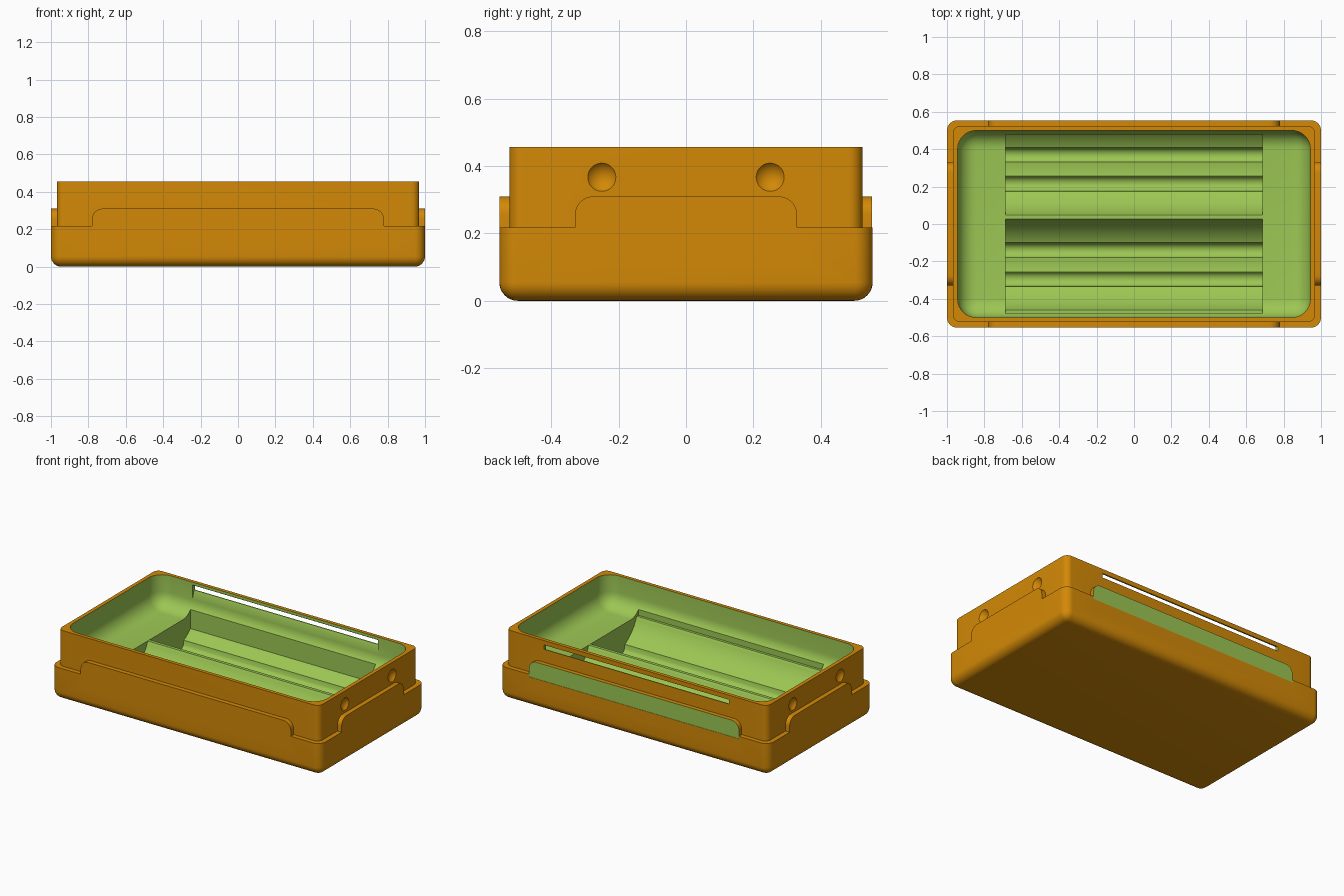
import bpy, bmesh, math

cube = bpy.data.objects.get("Cube")
if cube:
    bpy.data.objects.remove(cube, do_unlink=True)


def make_material(name, rgb):
    mat = bpy.data.materials.new(name)
    mat.use_nodes = True
    mat.diffuse_color = (*rgb, 1)
    mat.node_tree.nodes["Principled BSDF"].inputs["Base Color"].default_value = (*rgb, 1)
    return mat


ORANGE = make_material("orange", (0.65, 0.25, 0.002))
GREEN = make_material("green", (0.335, 0.57, 0.088))


def finish(name, bm, slot):
    """Turn a bmesh into an object whose faces all use one material slot."""
    bmesh.ops.recalc_face_normals(bm, faces=bm.faces)
    for f in bm.faces:
        f.material_index = slot
    mesh = bpy.data.meshes.new(name)
    bm.to_mesh(mesh)
    bm.free()
    mesh.materials.append(ORANGE)
    mesh.materials.append(GREEN)
    obj = bpy.data.objects.new(name, mesh)
    bpy.context.collection.objects.link(obj)
    return obj


def round_box(name, hx, hy, z0, z1, radius, slot=0):
    """Box with rounded upright and bottom edges."""
    bm = bmesh.new()
    bmesh.ops.create_cube(bm, size=2)
    for v in bm.verts:
        v.co = (v.co.x * hx, v.co.y * hy, z1 if v.co.z > 0 else z0)
    edges = [e for e in bm.edges if min(v.co.z for v in e.verts) < z1 - 0.001]
    bmesh.ops.bevel(bm, geom=edges, offset=radius, segments=8,
                    profile=0.5, affect='EDGES')
    return finish(name, bm, slot)


def prism(name, outline, along, lo, hi, slot=0):
    """Extrude an outline of (side, height) points along x or y."""
    bm = bmesh.new()
    place = (lambda s, z, d: (d, s, z)) if along == 'x' else (lambda s, z, d: (s, d, z))
    face = bm.faces.new([bm.verts.new(place(s, z, lo)) for s, z in outline])
    geom = bmesh.ops.extrude_face_region(bm, geom=[face])["geom"]
    for v in geom:
        if isinstance(v, bmesh.types.BMVert):
            v.co[0 if along == 'x' else 1] = hi
    return finish(name, bm, slot)


def tab_outline(half, z0, z1, r):
    """Upright tab with rounded top corners."""
    pts = [(-half, z0), (half, z0)]
    for cx, start in ((half - r, 0), (r - half, 90)):
        for i in range(9):
            a = math.radians(start + i * 90 / 8)
            pts.append((cx + r * math.cos(a), z1 - r + r * math.sin(a)))
    return pts


def combine(target, tool, operation):
    mod = target.modifiers.new(tool.name, 'BOOLEAN')
    mod.operation = operation
    mod.solver = 'EXACT'
    mod.object = tool
    bpy.context.view_layer.objects.active = target
    bpy.ops.object.modifier_apply(modifier=mod.name)
    bpy.data.objects.remove(tool, do_unlink=True)


# Outer case: wide base, narrower upper wall, raised tabs on each side
HX, HY = 1.0, 0.5545
TAB_TOP = 0.31
case = round_box("case", HX, HY, 0, 0.217, 0.055)
combine(case, round_box("upper_wall", 0.969, 0.524, 0.1, 0.456, 0.04), 'UNION')
combine(case, prism("long_tabs", tab_outline(0.78, 0.12, TAB_TOP, 0.055), 'y', -HY, HY), 'UNION')
combine(case, prism("short_tabs", tab_outline(0.33, 0.12, TAB_TOP, 0.055), 'x', -HX, HX), 'UNION')

# Rounded green cavity
FLOOR = 0.243
combine(case, round_box("cavity", 0.943, 0.5, FLOOR, 0.65, 0.1, slot=1), 'DIFFERENCE')

# Two cylindrical bays with a pair of shallow grooves in each
BAY_Y = (0.292, -0.217)
BAY_R, BAY_Z, EDGE = 0.2575, 0.331, 0.478


def bay_height(y):
    z = FLOOR - 0.001
    for mid in BAY_Y:
        d = abs(y - mid)
        if d < BAY_R:
            z = min(z, BAY_Z - math.sqrt(BAY_R ** 2 - d ** 2))
        t = (d - 0.076) / 0.039
        if abs(t) < 1:
            z = min(z, 0.086 - 0.035 * math.sqrt(1 - t * t))
    return z


# The bay outline climbs the back wall and opens as a thin slot through it
STEPS = 220
bay = []
for i in range(STEPS + 1):
    y = -EDGE + 2 * EDGE * i / STEPS
    bay.append((y, bay_height(y)))
bay += [(EDGE, 0.282), (0.518, 0.397), (0.56, 0.397), (0.56, 0.426),
        (0.518, 0.426), (0.495, 0.44), (-EDGE, 0.44)]
combine(case, prism("bays", bay, 'x', -0.688, 0.688, slot=1), 'DIFFERENCE')

# Round dimples on both ends
for side in (-1, 1):
    for y in (-0.25, 0.25):
        bm = bmesh.new()
        bmesh.ops.create_uvsphere(bm, u_segments=32, v_segments=24, radius=0.054)
        bmesh.ops.translate(bm, verts=bm.verts, vec=(side * 1.003, y, 0.367))
        combine(case, finish("dimple", bm, 0), 'DIFFERENCE')

# Green face let into the back tab
combine(case, prism("back_panel", tab_outline(0.782, 0.2, TAB_TOP + 0.002, 0.055), 'y',
                    HY - 0.002, HY + 0.05, slot=1), 'DIFFERENCE')

bpy.ops.object.select_all(action='DESELECT')
case.select_set(True)
bpy.context.view_layer.objects.active = case
bpy.ops.object.shade_smooth_by_angle(angle=math.radians(30))
